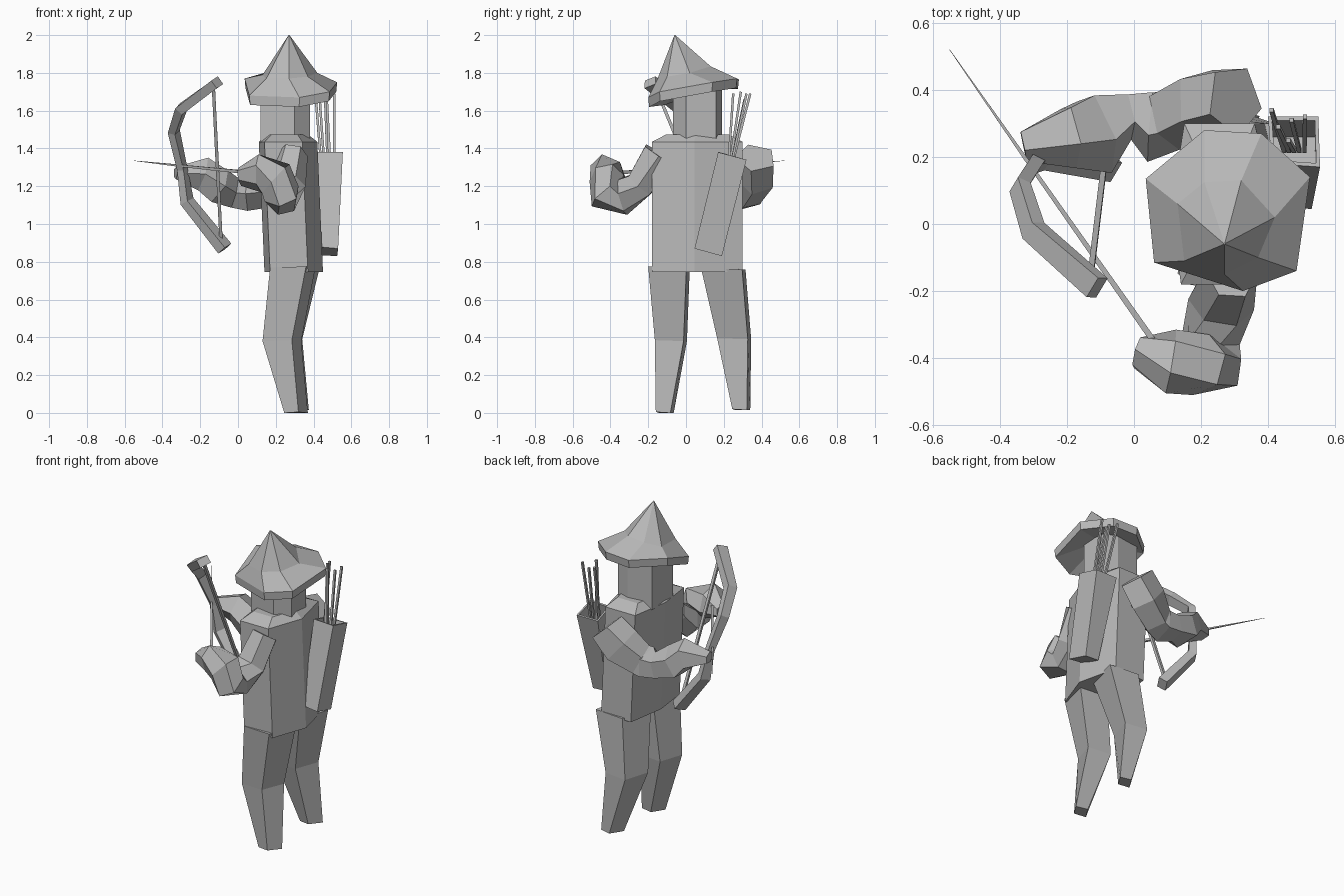
import bpy, bmesh, math
from mathutils import Vector

grey = bpy.data.materials.new("mid_grey")
grey.diffuse_color = (0.48, 0.48, 0.48, 1)


def loft(name, rings):
    """Skin a list of equal-length point rings with capped ends; flat shaded."""
    bm = bmesh.new()
    vs = [[bm.verts.new(p) for p in r] for r in rings]
    n = len(rings[0])
    for a, b in zip(vs, vs[1:]):
        for i in range(n):
            j = (i + 1) % n
            bm.faces.new((a[i], a[j], b[j], b[i]))
    bm.faces.new(vs[0][::-1])
    bm.faces.new(vs[-1])
    bmesh.ops.recalc_face_normals(bm, faces=bm.faces)
    me = bpy.data.meshes.new(name)
    bm.to_mesh(me)
    bm.free()
    me.materials.append(grey)
    ob = bpy.data.objects.new(name, me)
    bpy.context.collection.objects.link(ob)
    return ob


def tube(name, path, n=4, ref=(0, 0, 1)):
    """Sweep an n-gon along (x, y, z, side radius, up radius) stations."""
    pts = [Vector(p[:3]) for p in path]
    rings = []
    for k, p in enumerate(path):
        t = (pts[min(k + 1, len(pts) - 1)] - pts[max(k - 1, 0)]).normalized()
        a = t.cross(Vector(ref)).normalized()
        b = a.cross(t)
        rings.append([pts[k] + a * p[3] * math.cos(w) + b * p[4] * math.sin(w)
                      for w in (2 * math.pi * (i + 0.5) / n for i in range(n))])
    return loft(name, rings)


def slab(x0, x1, y0, y1, z):
    """Slightly yawed four-sided leg section inside the given bounds."""
    dx, dy = 0.05, 0.018
    return [(x0, y0 + dy, z), (x1 - dx, y0, z + 0.005), (x1, y1 - dy, z), (x0 + dx, y1, z)]


def shape(profile, z, c=(0, 0), s=1.0, dx=0.0):
    return [(c[0] + (x - c[0]) * s + dx, c[1] + (y - c[1]) * s, z) for x, y in profile]


# torso with sloping shoulders
body = [(0.17, -0.18), (0.37, -0.18), (0.45, 0.045), (0.39, 0.30), (0.18, 0.30), (0.14, 0.05)]
loft("torso", [shape(body, 0.745), shape(body, 1.435, dx=-0.03),
               shape(body, 1.475, (0.26, 0.06), 0.68, -0.02)])

# head
skull = [(0.12, -0.04), (0.30, -0.07), (0.38, 0.0), (0.37, 0.16), (0.28, 0.19), (0.12, 0.17)]
loft("head", [shape(skull, 1.43), shape(skull, 1.75)])

# pointed hat with tilted brim
brim = [(0.035, 0.135, 1.77), (0.21, 0.28, 1.765), (0.38, 0.27, 1.77), (0.525, 0.14, 1.75),
        (0.485, -0.14, 1.70), (0.325, -0.20, 1.67), (0.06, -0.115, 1.68)]
crown = [(0.13, 0.06, 1.79), (0.21, 0.125, 1.82), (0.32, 0.13, 1.835), (0.42, 0.02, 1.80),
         (0.37, -0.10, 1.78), (0.27, -0.15, 1.77), (0.15, -0.11, 1.77)]
lip = [(0.27 + (x - 0.27) * 0.98, 0.04 + (y - 0.04) * 0.98, z - 0.05) for x, y, z in brim]
inner = [(0.26 + (x - 0.26) * 0.4, 0.05 + (y - 0.05) * 0.4, 1.72) for x, y, z in brim]
peak = [(0.27 + (x - 0.27) * 0.01, -0.06 + (y + 0.06) * 0.01, 2.0) for x, y, z in brim]
loft("hat", [inner, lip, brim, crown, peak])

# legs
loft("near_leg", [slab(0.17, 0.41, -0.20, 0.02, 0.77), slab(0.13, 0.335, -0.165, 0.005, 0.38),
                  slab(0.245, 0.37, -0.16, -0.065, 0.0)])
loft("far_leg", [slab(0.18, 0.43, 0.08, 0.315, 0.76), slab(0.14, 0.34, 0.165, 0.345, 0.39),
                 slab(0.255, 0.375, 0.245, 0.34, 0.015)])

# arms
tube("bow_arm", [(0.30, 0.37, 1.35, 0.11, 0.11), (0.21, 0.36, 1.25, 0.11, 0.13),
                 (0.10, 0.315, 1.17, 0.10, 0.10), (0.05, 0.30, 1.16, 0.115, 0.095),
                 (-0.02, 0.325, 1.165, 0.075, 0.085),
                 (-0.11, 0.275, 1.20, 0.13, 0.10), (-0.19, 0.265, 1.265, 0.10, 0.095),
                 (-0.33, 0.235, 1.27, 0.05, 0.035)], 5)
tube("draw_arm", [(0.29, -0.14, 1.37, 0.10, 0.08), (0.26, -0.24, 1.21, 0.085, 0.10),
                  (0.23, -0.34, 1.14, 0.10, 0.09), (0.23, -0.42, 1.16, 0.105, 0.10),
                  (0.20, -0.42, 1.24, 0.09, 0.11), (0.11, -0.41, 1.27, 0.11, 0.085),
                  (0.01, -0.385, 1.25, 0.05, 0.05)], 6, (1, 0.25, 0.35))

# bow, string and drawn arrow
tube("bow", [(-0.11, -0.19, 1.75, 0.05, 0.035), (-0.30, -0.02, 1.61, 0.045, 0.035),
             (-0.34, 0.11, 1.49, 0.04, 0.03), (-0.295, 0.18, 1.29, 0.03, 0.028),
             (-0.27, 0.20, 1.12, 0.045, 0.035), (-0.07, 0.17, 0.87, 0.05, 0.04)],
     4, (1, -0.6, 0))
tube("bow_string", [(-0.13, -0.16, 1.72, 0.012, 0.012), (-0.09, 0.17, 0.92, 0.012, 0.012)], 4, (1, 0, 0))
tube("drawn_arrow", [(0.08, -0.38, 1.27, 0.013, 0.013), (-0.32, 0.19, 1.31, 0.008, 0.008),
                     (-0.55, 0.52, 1.335, 0.001, 0.001)])

# open quiver on the back
mouth = [(0.41, 0.18, 1.38), (0.555, 0.17, 1.38), (0.55, 0.32, 1.34), (0.40, 0.32, 1.34)]
base = [(0.42, 0.05, 0.88), (0.53, 0.045, 0.87), (0.525, 0.19, 0.83), (0.43, 0.19, 0.835)]
mid = sum((Vector(p) for p in mouth), Vector()) / 4
rim = [mid + (Vector(p) - mid) * 0.85 for p in mouth]
floor = [p + Vector((0, -0.05, -0.2)) for p in rim]
loft("quiver", [base, mouth, rim, floor])

# spare arrows
for i, (x, y, z) in enumerate([(0.41, 0.34, 1.69), (0.43, 0.29, 1.70), (0.46, 0.25, 1.69),
                               (0.47, 0.31, 1.66), (0.51, 0.32, 1.69)]):
    foot = mid + Vector(((i - 2) * 0.015, -0.03, -0.15))
    tube(f"spare_arrow_{i + 1}", [(*foot, 0.009, 0.009), (x, y, z, 0.009, 0.009)], 4, (1, 0, 0))
